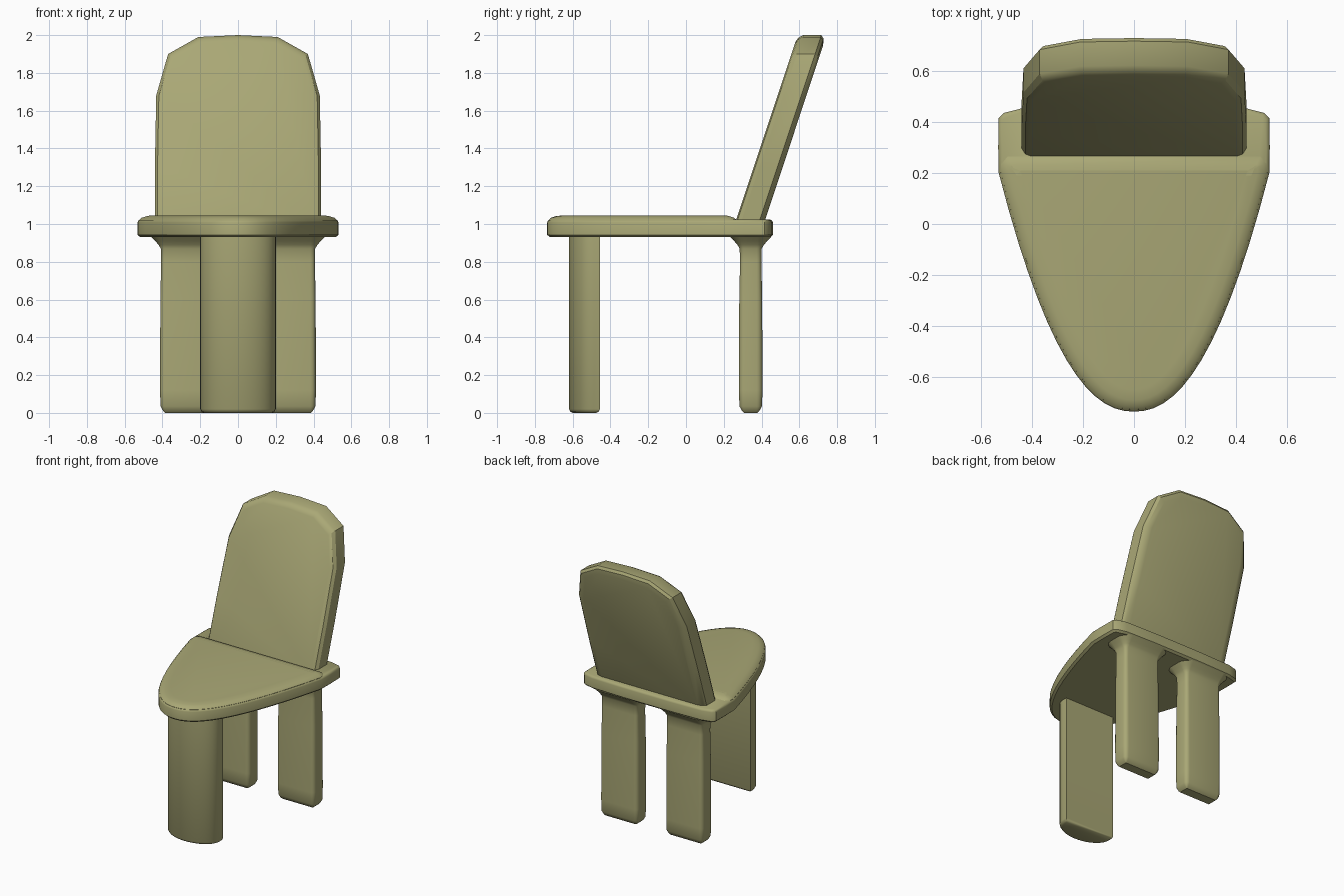
import bpy, bmesh, math
from mathutils import Vector

if "Cube" in bpy.data.objects:
    bpy.data.objects.remove(bpy.data.objects["Cube"])

mat = bpy.data.materials.new("olive")
mat.diffuse_color = (0.40, 0.39, 0.18, 1)
mat.use_nodes = True
mat.node_tree.nodes["Principled BSDF"].inputs["Base Color"].default_value = mat.diffuse_color


def inset(pts, d):
    """Offset a counter-clockwise 2D outline inwards with mitred corners."""
    out, n = [], len(pts)
    for i in range(n):
        p = Vector(pts[i])
        a = (p - Vector(pts[i - 1])).normalized()
        b = (Vector(pts[(i + 1) % n]) - p).normalized()
        na, nb = Vector((-a.y, a.x)), Vector((-b.y, b.x))
        out.append(tuple(p + (na + nb) * (d / (1 + na.dot(nb)))))
    return out


def mirrored(half):
    """Close a right-hand half outline (first and last points may lie on x = 0)."""
    return half + [(-x, y) for x, y in reversed(half) if x > 1e-6]


def loft(name, rings, angle=40):
    """Skin a stack of equal-count 3D rings and cap both ends."""
    bm = bmesh.new()
    vs = [[bm.verts.new(p) for p in r] for r in rings]
    n = len(rings[0])
    for a, b in zip(vs, vs[1:]):
        for i in range(n):
            j = (i + 1) % n
            bm.faces.new((a[i], a[j], b[j], b[i]))
    bm.faces.new(vs[0][::-1])
    bm.faces.new(vs[-1])
    bmesh.ops.recalc_face_normals(bm, faces=bm.faces)
    me = bpy.data.meshes.new(name)
    bm.to_mesh(me)
    bm.free()
    me.materials.append(mat)
    ob = bpy.data.objects.new(name, me)
    bpy.context.collection.objects.link(ob)
    bpy.ops.object.select_all(action='DESELECT')
    ob.select_set(True)
    bpy.context.view_layer.objects.active = ob
    bpy.ops.object.shade_smooth_by_angle(angle=math.radians(angle))
    return ob


def stack(outline, levels):
    """Horizontal rings from (z, inset) pairs."""
    return [[(x, y, z) for x, y in inset(outline, d)] for z, d in levels]


def rounded_rect(x0, x1, y0, y1, r, n=4):
    pts = []
    for k, (cx, cy) in enumerate([(x1 - r, y0 + r), (x1 - r, y1 - r),
                                  (x0 + r, y1 - r), (x0 + r, y0 + r)]):
        for i in range(n + 1):
            a = math.radians(-90 + 90 * k + 90 * i / n)
            pts.append((cx + r * math.cos(a), cy + r * math.sin(a)))
    return pts


# Seat: shield-shaped slab, pointed towards the front
curve = [(0.53 * i / 14, -0.735 + 0.935 * (i / 14) ** 2.2) for i in range(15)]
seat_outline = mirrored(curve + [(0.532, 0.30), (0.53, 0.415), (0.51, 0.435),
                                 (0.44, 0.453), (0.2, 0.46)])
loft("seat", stack(seat_outline, [(0.93, 0.015), (0.943, 0.0), (1.008, 0.0),
                                  (1.018, 0.004), (1.024, 0.014)]))

# Cushion: slightly domed top in front of the backrest
cushion_outline = mirrored(curve + [(0.528, 0.24), (0.50, 0.275)])
loft("cushion", stack(cushion_outline, [(1.0, 0.006), (1.022, 0.008), (1.033, 0.02),
                                        (1.041, 0.045), (1.046, 0.085)]))

# Backrest: leaning faceted panel with softened front and back rims
panel = mirrored([(0.44, 0.94), (0.44, 1.3), (0.433, 1.68), (0.37, 1.90), (0.21, 1.99), (0, 2.0)])
rims = [(0.0, 0.035), (0.008, 0.014), (0.03, 0.0), (0.125, 0.0), (0.143, 0.018), (0.153, 0.055)]
loft("backrest", [[(x, 0.265 + (z - 1.02) * 0.333 + t, z) for x, z in inset(panel, d)]
                  for t, d in rims], 30)

# Front leg: half-moon section with a flat back
arc = [(0.2 * math.sin(a), -0.49 - 0.13 * math.cos(a))
       for a in (math.radians(9 * i) for i in range(11))]
moon = mirrored(arc + [(0.2, -0.455)])
loft("front_leg", stack(moon, [(0.0, 0.02), (0.006, 0.008), (0.02, 0.0), (0.95, 0.0)]))

# Back legs: rounded slabs flaring where they meet the seat
foot = rounded_rect(0.11, 0.413, 0.28, 0.405, 0.03)
levels = [(0.0, 0.028), (0.01, 0.017), (0.035, 0.003), (0.12, 0.0), (0.6, 0.002), (0.80, 0.006),
          (0.87, 0.004), (0.89, -0.008), (0.91, -0.025), (0.935, -0.05)]
for name, side in (("back_leg_right", 1), ("back_leg_left", -1)):
    loft(name, [[(side * x, y, z) for x, y, z in ring] for ring in stack(foot, levels)])
